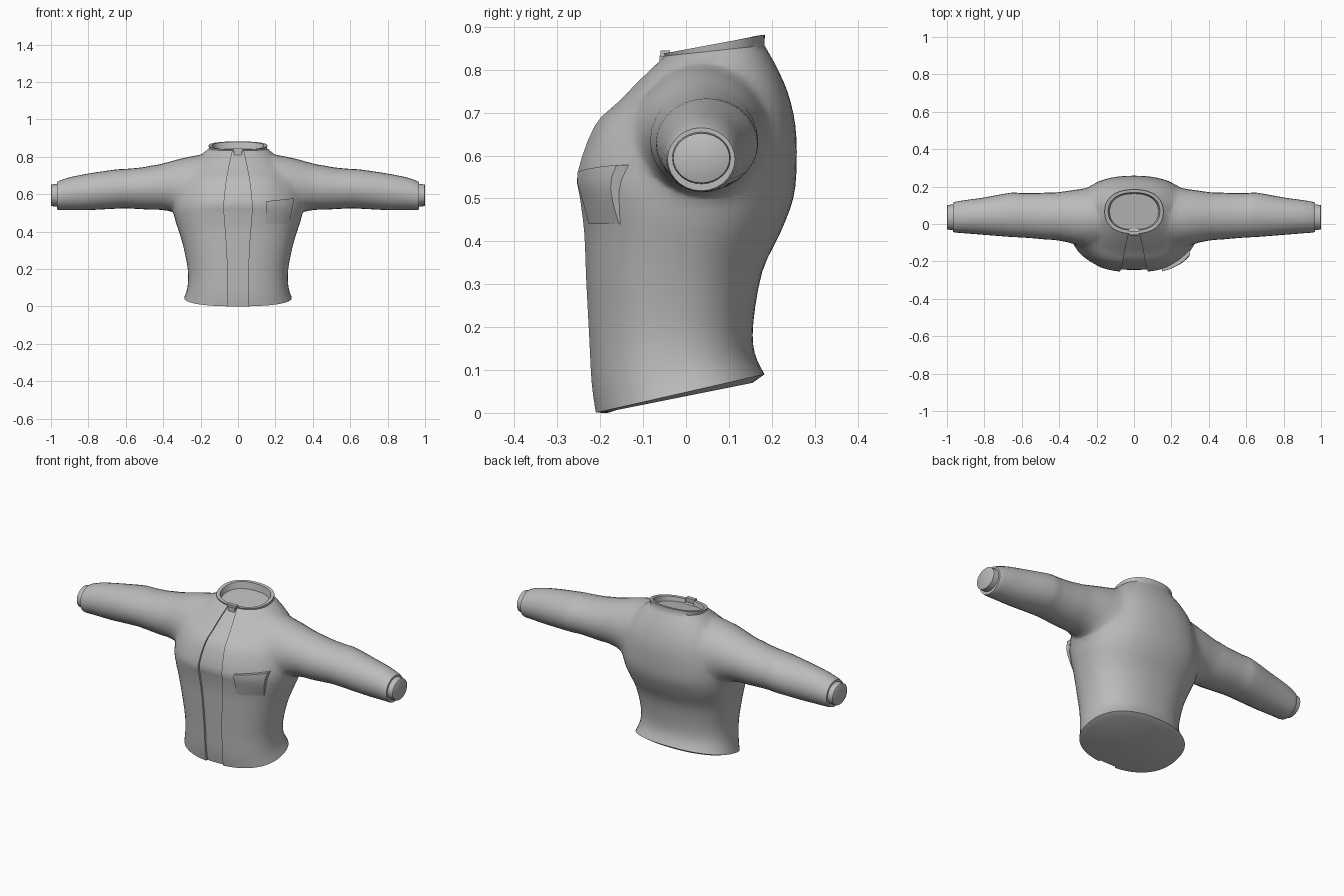
import bpy, bmesh, math
from mathutils import Vector
from mathutils.bvhtree import BVHTree

cube = bpy.data.objects.get("Cube")
if cube:
    bpy.data.objects.remove(cube, do_unlink=True)

fabric = bpy.data.materials.new("grey fabric")
fabric.use_nodes = True
GREY = (0.5, 0.5, 0.5, 1)
fabric.diffuse_color = GREY
fabric.node_tree.nodes["Principled BSDF"].inputs["Base Color"].default_value = GREY


def finish(bm, name):
    bmesh.ops.recalc_face_normals(bm, faces=bm.faces)
    mesh = bpy.data.meshes.new(name)
    bm.to_mesh(mesh)
    bm.free()
    ob = bpy.data.objects.new(name, mesh)
    bpy.context.collection.objects.link(ob)
    mesh.materials.append(fabric)
    return ob


def loft(rings, name):
    """Skin a list of closed rings and cap both ends."""
    bm = bmesh.new()
    rows = [[bm.verts.new(p) for p in ring] for ring in rings]
    n = len(rows[0])
    for a, b in zip(rows, rows[1:]):
        for i in range(n):
            j = (i + 1) % n
            bm.faces.new((a[i], a[j], b[j], b[i]))
    bm.faces.new(rows[0])
    bm.faces.new(rows[-1])
    return finish(bm, name)


def smooth_rows(rows, steps):
    """Catmull-Rom interpolation of parameter rows."""
    out = []
    for i in range(len(rows) - 1):
        quad = [rows[max(0, min(len(rows) - 1, i + k))] for k in (-1, 0, 1, 2)]
        for s in range(steps):
            t = s / steps
            out.append([0.5 * (2 * b + (c - a) * t + (2 * a - 5 * b + 4 * c - d) * t * t
                               + (3 * b - a - 3 * c + d) * t ** 3) for a, b, c, d in zip(*quad)])
    return out + [list(rows[-1])]


def shade(ob, angle):
    bpy.ops.object.select_all(action='DESELECT')
    ob.select_set(True)
    bpy.context.view_layer.objects.active = ob
    bpy.ops.object.shade_smooth_by_angle(angle=math.radians(angle))


# Torso: front y, front z, back y, back z, half width, half width of front strip
POWER = 2.3
body = [(-.212, 0, .183, .09, .287, .053), (-.222, .07, .160, .14, .270, .054),
        (-.228, .18, .157, .21, .268, .055), (-.235, .31, .178, .33, .292, .060),
        (-.240, .42, .220, .42, .322, .068), (-.250, .50, .250, .50, .348, .074),
        (-.256, .56, .258, .58, .345, .074), (-.215, .67, .255, .67, .315, .062),
        (-.160, .725, .238, .745, .270, .052), (-.100, .785, .212, .805, .215, .040),
        (-.050, .832, .183, .857, .155, .028)]


def torso_ring(row, recess=.012, drop=0):
    yf, zf, yb, zb, w, xs = row
    yc, d = (yf + yb) / 2, (yb - yf) / 2
    start = math.asin((xs / w) ** (POWER / 2))
    pts = []

    def point(a, back=0):
        s, c = math.sin(a), math.cos(a)
        x = w * math.copysign(abs(s) ** (2 / POWER), s)
        y = yc - d * math.copysign(abs(c) ** (2 / POWER), c)
        z = zf + (zb - zf) * (y - yf) / (yb - yf)
        pts.append((x, y + back, z - (drop if back else 0)))

    count = 56
    for i in range(count + 1):
        point(start + (2 * math.pi - 2 * start) * i / count)
    for k in (-1, -.4, .4, 1):
        point(start * k, recess)
    return pts


rings = [torso_ring((-.195, -.0, .155, .07, .26, .05))]
rings += [torso_ring(r) for r in smooth_rows(body, 3)]
# Collar rim, its inner wall and the closed neck floor
rings += [torso_ring((-.052, .838, .184, .882, .157, .028), drop=.02),
          torso_ring((-.034, .838, .168, .880, .138, .026), .004, .02),
          torso_ring((-.030, .815, .162, .842, .130, .026), .004)]
torso = loft(rings, "jacket_body")
torso_bvh = BVHTree.FromObject(torso, bpy.context.evaluated_depsgraph_get())

# Sleeves: x, front y, back y, bottom z, top z
sleeve = [(.14, -.11, .19, .50, .82), (.25, -.125, .195, .480, .808), (.33, -.108, .185, .498, .788),
          (.40, -.092, .174, .512, .768), (.50, -.080, .166, .519, .745), (.60, -.072, .165, .524, .735),
          (.66, -.069, .167, .522, .731), (.80, -.058, .142, .515, .710), (.90, -.050, .128, .515, .690),
          (.955, -.046, .119, .515, .672)]
cuff = [(.968, -.043, .114, .518, .665), (.968, -.032, .104, .534, .655),
        (.998, -.030, .102, .536, .652), (1.0, -.027, .099, .539, .649)]


def sleeve_ring(row, side):
    x, y0, y1, z0, z1 = row
    return [(side * x, (y0 + y1) / 2 + (y1 - y0) / 2 * math.cos(a),
             (z0 + z1) / 2 + (z1 - z0) / 2 * math.sin(a))
            for a in (2 * math.pi * i / 28 for i in range(28))]


for side, label in ((1, "left"), (-1, "right")):
    arm = loft([sleeve_ring(r, side) for r in smooth_rows(sleeve, 3) + cuff], label + "_sleeve")
    join = torso.modifiers.new("join_" + label, 'BOOLEAN')
    join.operation, join.solver, join.object = 'UNION', 'EXACT', arm
    bpy.context.view_layer.objects.active = torso
    bpy.ops.object.modifier_apply(modifier=join.name)
    bpy.data.objects.remove(arm, do_unlink=True)

# Soften the shoulder and armpit joins
bm = bmesh.new()
bm.from_mesh(torso.data)
bmesh.ops.remove_doubles(bm, verts=bm.verts, dist=.002)
bmesh.ops.triangulate(bm, faces=[f for f in bm.faces if len(f.verts) > 4 and .15 < abs(f.calc_center_median().x) < .5])
near = [v for v in bm.verts if .2 < abs(v.co.x) < .44 and .46 < v.co.z < .82]
for _ in range(5):
    bmesh.ops.smooth_vert(bm, verts=near, factor=.5, use_axis_x=True, use_axis_y=True, use_axis_z=True)
bm.to_mesh(torso.data)
bm.free()
shade(torso, 40)

# Chest pocket: follows the body and stands proud along its top edge
bm = bmesh.new()
cols, lines = 8, 5
grid = []
for r in range(lines + 1):
    v = r / lines
    line = []
    for c in range(cols + 1):
        u = c / cols
        x = .15 + u * (.125 + .025 * v)
        z = .44 + .122 * v + .016 * u * v
        hit = torso_bvh.ray_cast(Vector((x, -1, z)), Vector((0, 1, 0)))[0]
        line.append(bm.verts.new((x, hit.y - .003 - .012 * v - .008 * u * v, z)))
    grid.append(line)
for a, b in zip(grid, grid[1:]):
    for c in range(cols):
        bm.faces.new((a[c], a[c + 1], b[c + 1], b[c]))
skirt = bmesh.ops.extrude_face_region(bm, geom=bm.faces[:], use_keep_orig=True)
bmesh.ops.translate(bm, vec=(0, .03, 0), verts=[g for g in skirt["geom"] if isinstance(g, bmesh.types.BMVert)])
shade(finish(bm, "chest_pocket"), 35)


# Zip pull at the collar opening
def box(name, size, centre):
    bm = bmesh.new()
    bmesh.ops.create_cube(bm, size=1)
    bmesh.ops.scale(bm, vec=size, verts=bm.verts)
    bmesh.ops.translate(bm, vec=centre, verts=bm.verts)
    return finish(bm, name)


box("collar_tab", (.042, .02, .03), (0, -.052, .818))
box("collar_tab_bar", (.056, .022, .014), (0, -.048, .838))
